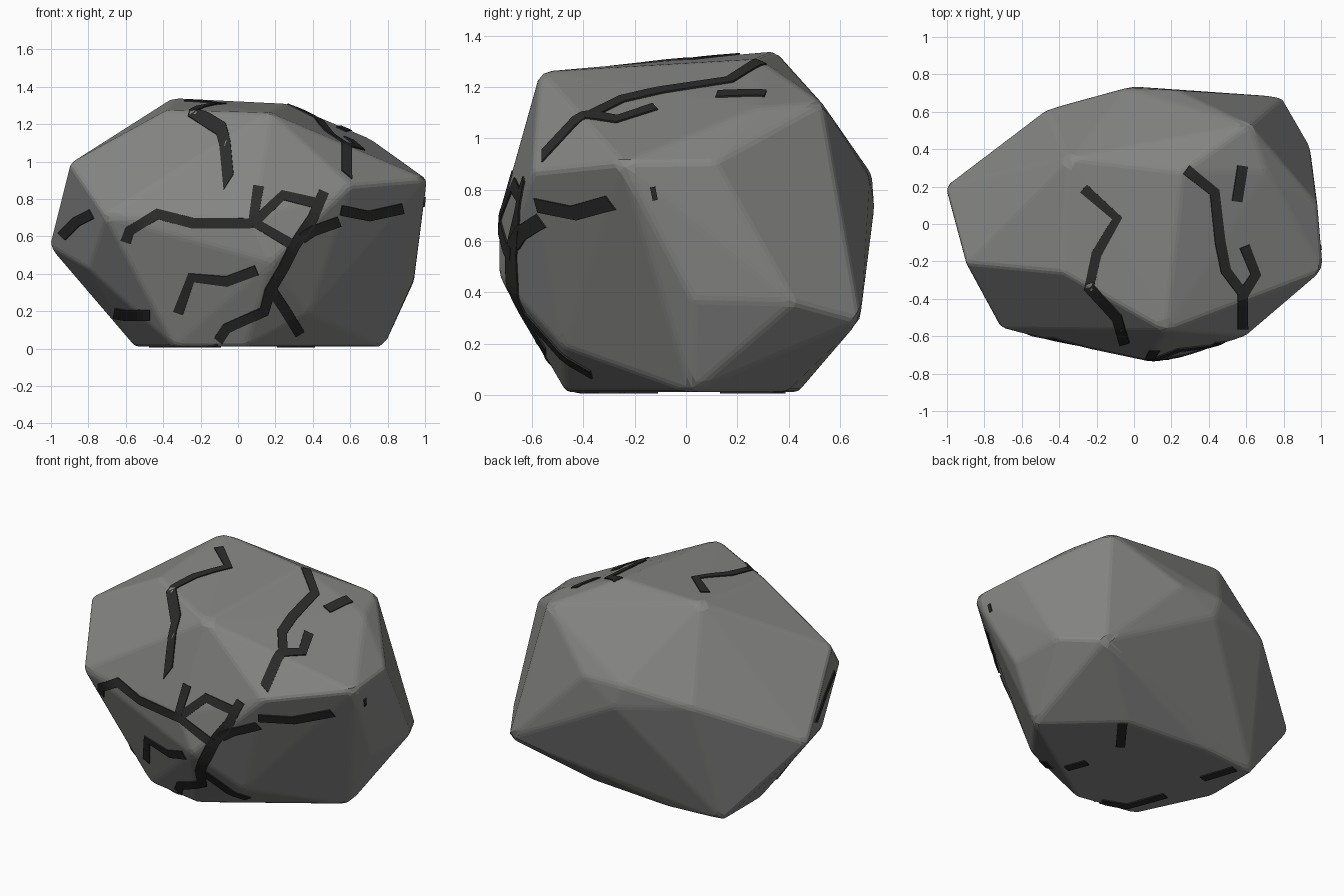
import bpy, bmesh
from mathutils import Vector
from mathutils.bvhtree import BVHTree

if "Cube" in bpy.data.objects:
    bpy.data.objects.remove(bpy.data.objects["Cube"])


def material(name, g):
    m = bpy.data.materials.new(name)
    m.diffuse_color = (g, g, g * 0.98, 1)
    m.use_nodes = True
    m.node_tree.nodes["Principled BSDF"].inputs["Base Color"].default_value = m.diffuse_color
    return m


def add_object(name, bm, mat):
    me = bpy.data.meshes.new(name)
    bm.to_mesh(me)
    ob = bpy.data.objects.new(name, me)
    bpy.context.collection.objects.link(ob)
    me.materials.append(mat)
    return ob


# Boulder corners: base, belly, shoulders, crown
corners = [
    (0.78, 0.02, 0.012), (0.38, 0.39, 0.012), (-0.20, 0.44, 0.012),
    (-0.55, 0.41, 0.012), (-0.55, 0.04, 0.012), (-0.34, -0.40, 0.012),
    (0.04, -0.47, 0.012),
    (0.18, -0.73, 0.46), (0.08, -0.73, 0.69), (0.38, -0.48, 0.19),
    (0.94, 0.03, 0.37), (0.94, 0.42, 0.36), (0.79, 0.68, 0.29),
    (-1.01, 0.20, 0.55), (-0.80, -0.25, 0.43), (-0.71, -0.56, 0.71),
    (-0.47, 0.61, 0.79), (0.00, 0.735, 0.72),
    (-0.05, 0.725, 0.86), (0.23, 0.715, 0.85),
    (0.60, -0.60, 0.87), (1.01, -0.25, 0.905), (0.98, 0.11, 0.91),
    (-0.90, -0.21, 0.99),
    (-0.38, -0.26, 1.275), (0.17, -0.57, 1.26), (0.62, 0.53, 1.14),
    (0.71, 0.28, 1.12), (0.26, 0.28, 1.31), (-0.35, 0.35, 1.34),
]
bm = bmesh.new()
for c in corners:
    bm.verts.new(c)
bmesh.ops.convex_hull(bm, input=bm.verts[:])
bmesh.ops.delete(bm, geom=[v for v in bm.verts if not v.link_faces], context='VERTS')
bmesh.ops.dissolve_limit(bm, angle_limit=0.05, verts=bm.verts[:], edges=bm.edges[:])
bmesh.ops.bevel(bm, geom=bm.edges[:], offset=0.018, segments=2, profile=0.5,
                affect='EDGES', clamp_overlap=True)
bmesh.ops.recalc_face_normals(bm, faces=bm.faces[:])
add_object("boulder", bm, material("stone", 0.24))
tree = BVHTree.FromBMesh(bm)
bm.free()

# Views that cracks are projected from: 2D point -> ray origin, ray direction
VIEWS = {
    'front': (lambda a, b: (a, -3, b), (0, 1, 0)),
    'right': (lambda a, b: (3, a, b), (-1, 0, 0)),
    'top': (lambda a, b: (a, b, 3), (0, 0, -1)),
    'bottom': (lambda a, b: (a, b, -3), (0, 0, 1)),
}


def crack(bm, view, pts, width):
    """Lay a dark strip along a 2D path projected on the boulder."""
    origin, direction = VIEWS[view]
    pts = [Vector(p) for p in pts]
    dirs = [(b - a).normalized() for a, b in zip(pts, pts[1:])]
    tans = [dirs[0]] + [(a + b).normalized() for a, b in zip(dirs, dirs[1:])] + [dirs[-1]]
    side = [Vector((-t.y, t.x)) * width / 2 for t in tans]
    prev = None
    for i in range(len(dirs)):
        n = max(1, round((pts[i + 1] - pts[i]).length / 0.03))
        for k in range(n + (i == len(dirs) - 1)):
            t = k / n
            p = pts[i].lerp(pts[i + 1], t)
            s = side[i].lerp(side[i + 1], t)
            hits = [tree.ray_cast(Vector(origin(*q)), Vector(direction))
                    for q in (p + s, p - s)]
            if any(h[0] is None for h in hits):
                prev = None
                continue
            row = [bm.verts.new(h[0] + h[1] * 0.007) for h in hits]
            if prev:
                f = bm.faces.new((prev[0], prev[1], row[1], row[0]))
                f.normal_update()
                if f.normal.dot(Vector(direction)) > 0:
                    f.normal_flip()
            prev = row


# Crack paths read per view
cracks = {
    'front_cracks': ('front', 0.055, [
        [(-.60, .57), (-.58, .63), (-.43, .72), (-.24, .67), (.08, .67), (.24, .82), (.41, .78)],
        [(.46, .84), (.40, .70), (.30, .55), (.24, .43), (.17, .31), (.14, .20), (-.06, .11), (-.12, .02)],
        [(.11, .87), (.08, .68), (.30, .55)],
        [(.34, .59), (.40, .63), (.54, .68)],
        [(.55, .74), (.70, .71), (.88, .75)],
        [(.17, .33), (.25, .21), (.33, .08)],
        [(.10, .42), (-.06, .36), (-.25, .38), (-.32, .19)],
        [(-.94, .60), (-.86, .68), (-.78, .72)],
        [(-.66, .19), (-.60, .18), (-.47, .18)]]),
    'top_cracks': ('top', 0.055, [
        [(.28, .29), (.43, .17), (.46, -.10), (.49, -.25), (.58, -.37), (.58, -.56)],
        [(.59, -.12), (.65, -.27), (.58, -.38)],
        [(.58, .31), (.55, .12)],
        [(-.27, .19), (-.09, .03), (-.20, -.16), (-.24, -.34), (-.09, -.50), (-.05, -.64)]]),
    'side_crack': ('right', 0.02, [[(-.13, .81), (-.12, .76)]]),
    'base_cracks': ('bottom', 0.055, [
        [(.39, .36), (.23, .15)], [(.31, -.25), (.26, -.12)],
        [(-.10, -.42), (-.25, -.36), (-.34, -.12)], [(-.38, .17), (-.45, .38)]]),
}
dark = material("crack_dark", 0.025)
for name, (view, width, paths) in cracks.items():
    bm = bmesh.new()
    for path in paths:
        crack(bm, view, path, width)
    ob = add_object(name, bm, dark)
    bm.free()
    sol = ob.modifiers.new("thickness", 'SOLIDIFY')
    sol.thickness = 0.012
    sol.offset = -1
